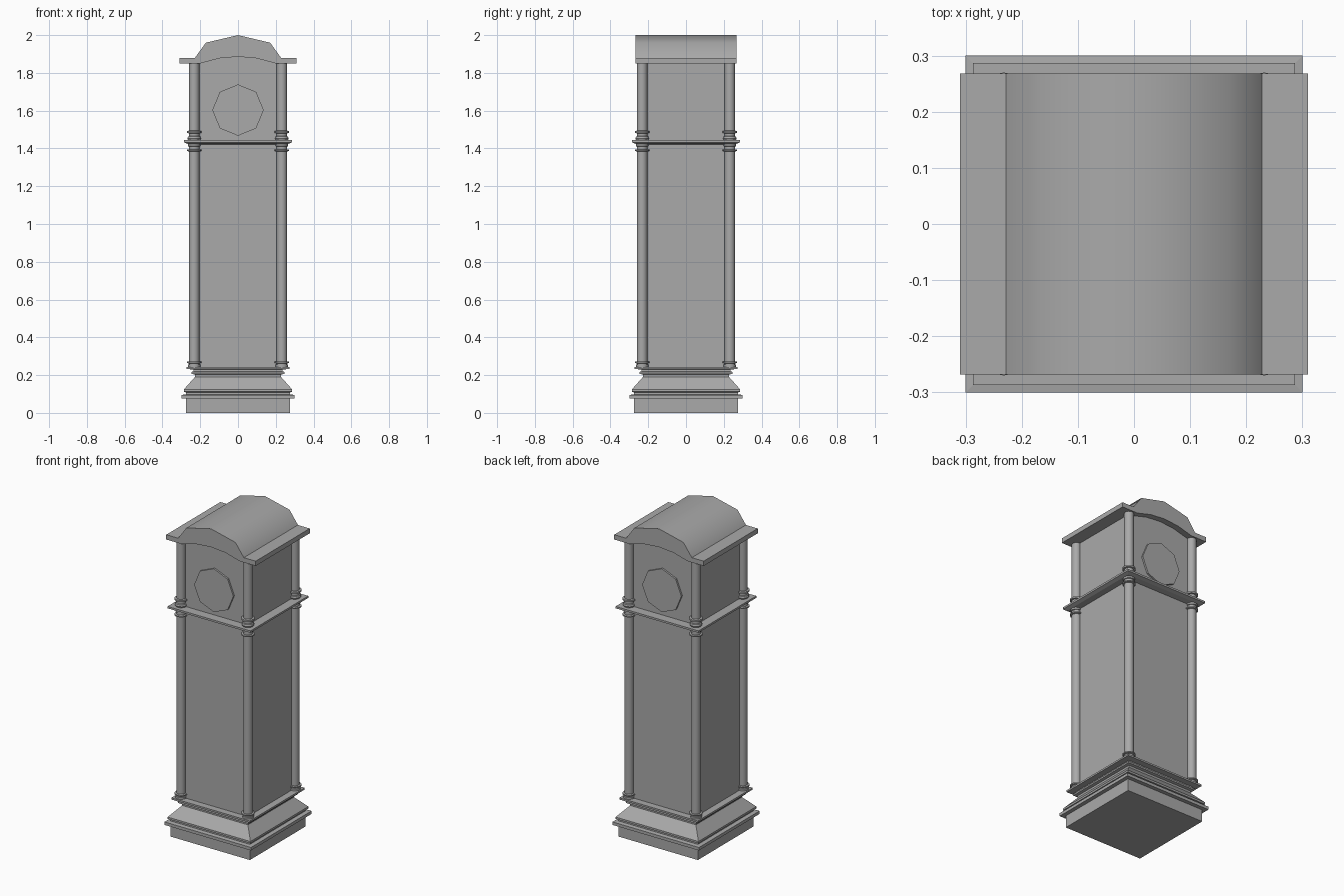
import bpy
import bmesh
from math import pi, cos, sin, radians

cube = bpy.data.objects.get("Cube")
if cube:
    bpy.data.objects.remove(cube, do_unlink=True)

stone = bpy.data.materials.new("grey_stone")
stone.use_nodes = True
GREY = (0.4, 0.4, 0.4, 1)
stone.diffuse_color = GREY
stone.node_tree.nodes["Principled BSDF"].inputs["Base Color"].default_value = GREY


def finish(name, bm, smooth=None):
    bmesh.ops.recalc_face_normals(bm, faces=bm.faces)
    mesh = bpy.data.meshes.new(name)
    bm.to_mesh(mesh)
    bm.free()
    mesh.materials.append(stone)
    obj = bpy.data.objects.new(name, mesh)
    bpy.context.collection.objects.link(obj)
    if smooth:
        bpy.ops.object.select_all(action="DESELECT")
        obj.select_set(True)
        bpy.context.view_layer.objects.active = obj
        bpy.ops.object.shade_smooth_by_angle(angle=radians(smooth))
    return obj


def stack(bm, profile, sides, x=0, y=0, turn=0, grow=1):
    """Loft a (radius, height) profile with the given number of sides."""
    rings = [[bm.verts.new((x + r * grow * cos(turn + 2 * pi * i / sides),
                            y + r * grow * sin(turn + 2 * pi * i / sides), z))
              for i in range(sides)] for r, z in profile]
    for low, high in zip(rings, rings[1:]):
        for i in range(sides):
            j = (i + 1) % sides
            bm.faces.new((low[i], low[j], high[j], high[i]))
    bm.faces.new(rings[0][::-1])
    bm.faces.new(rings[-1])


def extrude_y(bm, outline, y0, y1):
    """Extrude an (x, z) outline along the depth."""
    face = bm.faces.new([bm.verts.new((x, y0, z)) for x, z in outline])
    moved = bmesh.ops.extrude_face_region(bm, geom=[face])["geom"]
    verts = [v for v in moved if isinstance(v, bmesh.types.BMVert)]
    bmesh.ops.translate(bm, vec=(0, y1 - y0, 0), verts=verts)


def square_part(name, profile):
    bm = bmesh.new()
    stack(bm, profile, 4, turn=pi / 4, grow=2 ** 0.5)
    finish(name, bm)


# Moulded plinth
square_part("plinth", [
    (.275, 0), (.275, .076), (.30, .076), (.30, .095), (.275, .098),
    (.275, .108), (.287, .112), (.287, .124), (.228, .19), (.228, .203),
    (.245, .207), (.245, .217), (.235, .22), (.235, .23), (.272, .232),
    (.272, .243), (.23, .243)])

# Long case and the cornice under the clock chamber
square_part("case", [(.229, .24), (.229, 1.44)])
square_part("middle_cornice", [
    (.23, 1.42), (.265, 1.424), (.287, 1.432), (.287, 1.444), (.23, 1.444)])

# Clock chamber, its top following the vault
under = [(-.2, 1.85), (-.1, 1.877), (0, 1.886), (.1, 1.877), (.2, 1.85)]
bm = bmesh.new()
chamber = [(.229, 1.44), (-.229, 1.44), (-.229, 1.86)]
chamber += [(x, z + .01) for x, z in under] + [(.229, 1.86)]
extrude_y(bm, chamber, -.229, .229)
finish("clock_chamber", bm)

# Vaulted roof with flat eaves
vault = [(.228, 1.88), (.17, 1.96), (0, 2), (-.17, 1.96), (-.228, 1.88)]
bm = bmesh.new()
roof = [(-.31, 1.88), (-.31, 1.85)] + under + [(.31, 1.85), (.31, 1.88)] + vault
extrude_y(bm, roof, -.268, .268)
finish("roof", bm, 50)

# Corner columns in two storeys
R = .0275
lower = [(.033, .243), (.033, .255), (R, .257), (R, .262), (.038, .264),
         (.038, .271), (R, .273), (R, 1.384), (.038, 1.386), (.038, 1.393),
         (R, 1.395), (R, 1.41), (.033, 1.412), (.033, 1.425)]
upper = [(.033, 1.444), (.036, 1.452), (.033, 1.462), (R, 1.465), (R, 1.48),
         (.038, 1.482), (.038, 1.492), (R, 1.494), (R, 1.855)]
for name, profile in (("lower", lower), ("upper", upper)):
    for side, sx in (("left", 1), ("right", -1)):
        for end, sy in (("front", -1), ("back", 1)):
            bm = bmesh.new()
            stack(bm, profile, 16, sx * .232, sy * .232)
            finish(f"{name}_column_{end}_{side}", bm, 35)

# Eight-sided dials on the front and back
octagon = [(.136 * cos(i * pi / 4), 1.603 + .136 * sin(i * pi / 4)) for i in range(8)]
for end, sy in (("front", -1), ("back", 1)):
    bm = bmesh.new()
    extrude_y(bm, octagon, sy * .22, sy * .24)
    finish(f"{end}_dial", bm)
